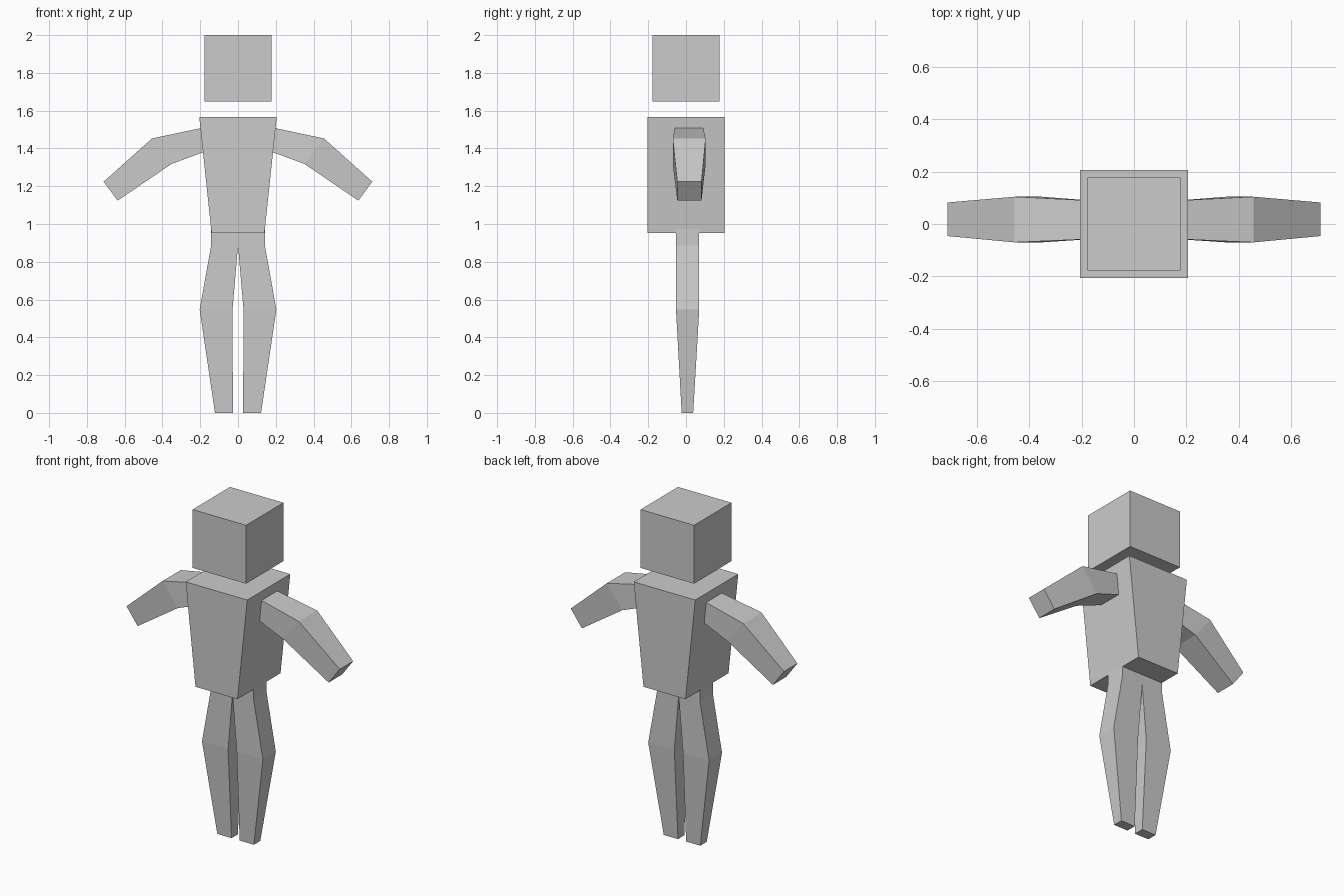
import bpy, bmesh

cube = bpy.data.objects.get("Cube")
if cube:
    bpy.data.objects.remove(cube, do_unlink=True)

grey = bpy.data.materials.new("light_grey")
grey.use_nodes = True
grey.diffuse_color = (0.6, 0.6, 0.6, 1)
grey.node_tree.nodes["Principled BSDF"].inputs["Base Color"].default_value = (0.6, 0.6, 0.6, 1)


def loft(name, rings, mirror=False, open_sides=()):
    """Join four-sided rings into a closed limb; open_sides lists (segment, side) to leave out."""
    bm = bmesh.new()
    loops = [[bm.verts.new(p) for p in ring] for ring in rings]
    for i, (a, b) in enumerate(zip(loops, loops[1:])):
        for j in range(4):
            if (i, j) not in open_sides:
                k = (j + 1) % 4
                bm.faces.new((a[j], a[k], b[k], b[j]))
    bm.faces.new(loops[0])
    bm.faces.new(loops[-1])
    bmesh.ops.recalc_face_normals(bm, faces=bm.faces)
    # Keep the outward direction even for the open half shell
    top = max(bm.faces, key=lambda f: f.calc_center_median().z)
    if top.normal.z < 0:
        bmesh.ops.reverse_faces(bm, faces=bm.faces)
    mesh = bpy.data.meshes.new(name)
    bm.to_mesh(mesh)
    bm.free()
    mesh.materials.append(grey)
    obj = bpy.data.objects.new(name, mesh)
    bpy.context.collection.objects.link(obj)
    if mirror:
        mod = obj.modifiers.new("mirror", 'MIRROR')
        mod.use_clip = True
        mod.merge_threshold = 0.001
    return obj


def flat_ring(x0, x1, y0, y1, z):
    """Horizontal rectangle; its last side lies on x0."""
    return [(x0, y0, z), (x1, y0, z), (x1, y1, z), (x0, y1, z)]


def arm_ring(upper, lower, y0, y1):
    """Rectangle across the arm, from its upper and lower (x, z) points."""
    (xu, zu), (xl, zl) = upper, lower
    return [(xu, y0, zu), (xu, y1, zu), (xl, y1, zl), (xl, y0, zl)]


# Floating head and tapered torso
loft("head", [flat_ring(-0.178, 0.178, -0.178, 0.178, z) for z in (1.648, 2.0)])
loft("torso", [flat_ring(-0.14, 0.14, -0.205, 0.205, 0.952),
               flat_ring(-0.205, 0.205, -0.205, 0.205, 1.567)])

# Bent arms: shoulder, elbow, hand
loft("arms", [arm_ring((0.18, 1.511), (0.17, 1.385), -0.058, 0.09),
              arm_ring((0.455, 1.453), (0.352, 1.318), -0.07, 0.104),
              arm_ring((0.711, 1.224), (0.637, 1.124), -0.046, 0.082)], mirror=True)

# Pelvis and legs: pelvis top, crotch, knee, foot
loft("legs", [flat_ring(0, 0.142, -0.053, 0.07, 1.0),
              flat_ring(0, 0.142, -0.053, 0.07, 0.887),
              flat_ring(0.029, 0.203, -0.053, 0.07, 0.547),
              flat_ring(0.027, 0.122, -0.023, 0.038, 0)],
     mirror=True, open_sides={(0, 3)})
